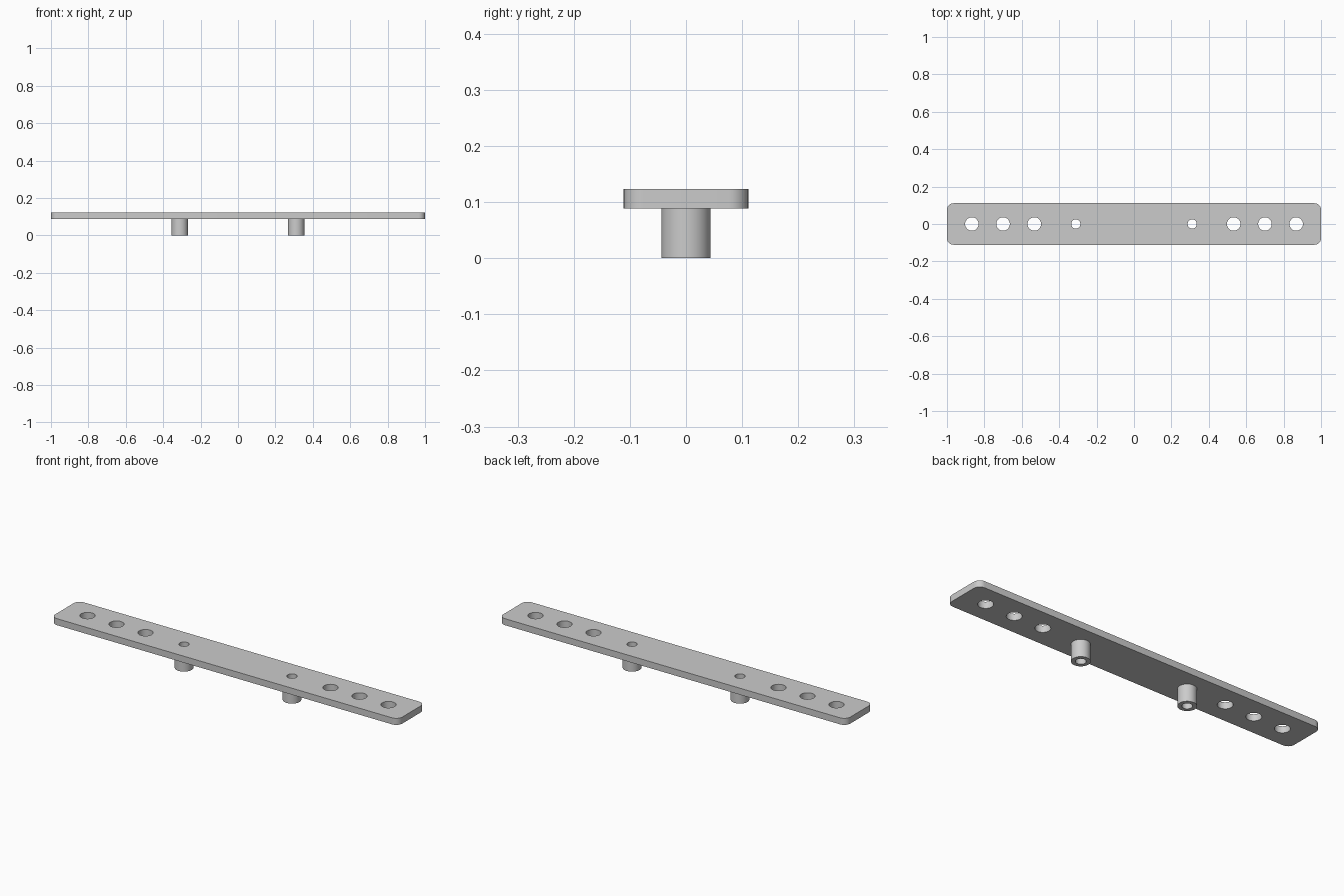
import bpy
import bmesh
from math import cos, sin, pi, radians

cube = bpy.data.objects.get("Cube")
if cube:
    bpy.data.objects.remove(cube, do_unlink=True)

HALF_L, HALF_W, CORNER = 1.0, 0.111, 0.035
Z_BOTTOM, Z_TOP = 0.089, 0.123
BIG_HOLES, BIG_R = (0.533, 0.70, 0.867), 0.036
POST_X, POST_R, BORE_R = 0.311, 0.044, 0.0245
SEGMENTS = 48

grey = bpy.data.materials.new("light grey")
grey.use_nodes = True
colour = (0.6, 0.6, 0.6, 1)
grey.diffuse_color = colour
grey.node_tree.nodes["Principled BSDF"].inputs["Base Color"].default_value = colour


def finish(name, bm):
    """Turn a bmesh into a shaded, coloured object."""
    bmesh.ops.recalc_face_normals(bm, faces=bm.faces)
    mesh = bpy.data.meshes.new(name)
    bm.to_mesh(mesh)
    bm.free()
    mesh.materials.append(grey)
    obj = bpy.data.objects.new(name, mesh)
    bpy.context.collection.objects.link(obj)
    smooth(obj)
    return obj


def smooth(obj):
    bpy.ops.object.select_all(action='DESELECT')
    obj.select_set(True)
    bpy.context.view_layer.objects.active = obj
    bpy.ops.object.shade_smooth_by_angle(angle=radians(30))


def circle(bm, x, radius, z):
    return [bm.verts.new((x + radius * cos(2 * pi * i / SEGMENTS),
                          radius * sin(2 * pi * i / SEGMENTS), z))
            for i in range(SEGMENTS)]


def bridge(bm, a, b):
    for i in range(len(a)):
        j = (i + 1) % len(a)
        bm.faces.new((a[i], a[j], b[j], b[i]))


# Flat bar with rounded corners
bm = bmesh.new()
bmesh.ops.create_cube(bm, size=1)
for v in bm.verts:
    v.co = (v.co.x * 2 * HALF_L, v.co.y * 2 * HALF_W, Z_TOP if v.co.z > 0 else Z_BOTTOM)
upright = [e for e in bm.edges if abs(e.verts[0].co.z - e.verts[1].co.z) > 0.01]
bmesh.ops.bevel(bm, geom=upright, offset=CORNER, segments=8, profile=0.5, affect='EDGES')
bar = finish("flat_bar", bm)

# Drill the row of holes, mirrored on both halves
bm = bmesh.new()
for side in (-1, 1):
    for x, radius in [(h, BIG_R) for h in BIG_HOLES] + [(POST_X, BORE_R)]:
        low = circle(bm, side * x, radius, Z_BOTTOM - 0.05)
        high = circle(bm, side * x, radius, Z_TOP + 0.05)
        bridge(bm, low, high)
        bm.faces.new(low)
        bm.faces.new(high)
drill = finish("hole_cutter", bm)
drill.hide_render = True
cut = bar.modifiers.new("holes", 'BOOLEAN')
cut.operation = 'DIFFERENCE'
cut.solver = 'EXACT'
cut.object = drill
bpy.context.view_layer.objects.active = bar
bpy.ops.object.modifier_apply(modifier=cut.name)
bpy.data.objects.remove(drill, do_unlink=True)
smooth(bar)

# Hollow posts under the bar
for side, name in ((-1, "right_post"), (1, "left_post")):
    bm = bmesh.new()
    rings = [circle(bm, side * POST_X, r, z) for r, z in
             ((POST_R, Z_BOTTOM), (POST_R, 0), (BORE_R, 0), (BORE_R, Z_BOTTOM))]
    for a, b in zip(rings, rings[1:]):
        bridge(bm, a, b)
    finish(name, bm)
